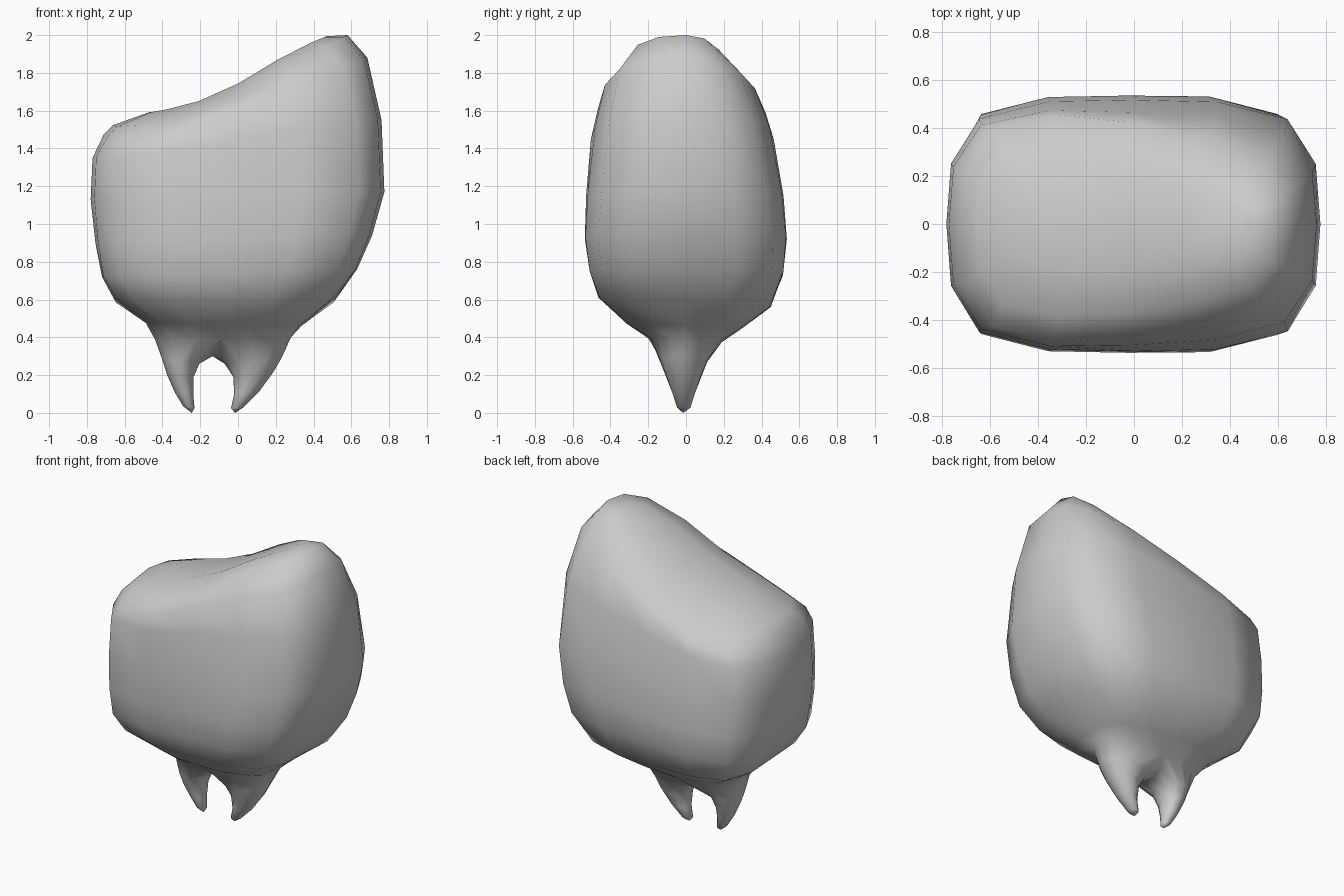
import bpy, bmesh, math

if "Cube" in bpy.data.objects:
    bpy.data.objects.remove(bpy.data.objects["Cube"])

FRONT = [(.40, .2), (.44, .26), (.5, .36), (.6, .46), (.75, .51), (.95, .54),
         (1.4, .515), (1.68, .45), (1.88, .40), (2, .36)]
BACK = [(.38, .19), (.43, .27), (.54, .44), (.7, .51), (.93, .535), (1.28, .505),
        (1.53, .445), (1.68, .385), (1.88, .31), (2, .24)]
TOP = [(-.67, 1.52), (-.5, 1.585), (-.35, 1.62), (-.12, 1.685), (.1, 1.81), (.29, 1.93),
       (.45, 1.99), (.54, 2.01), (.6, 1.995)]
QUARTER = [(1, 0), (.975, .485), (.825, .845), (.45, .985), (0, 1)]


def lookup(profile, p):
    """Linear interpolation in a list of (position, value)."""
    if p <= profile[0][0]:
        return profile[0][1]
    for (p0, v0), (p1, v1) in zip(profile, profile[1:]):
        if p <= p1:
            return v0 + (v1 - v0) * (p - p0) / (p1 - p0)
    return profile[-1][1]


def section(i, roundness):
    """Unit point i of a 16-sided rounded rectangle blended towards a circle."""
    k = i % 8
    qx, qy = QUARTER[k] if k <= 4 else QUARTER[8 - k]
    if k > 4:
        qx = -qx
    if i >= 8:
        qx, qy = -qx, -qy
    a = i * math.pi / 8
    return (qx + (math.cos(a) - qx) * roundness,
            qy + (math.sin(a) - qy) * roundness)


bm = bmesh.new()


def top_ring(xl, xr, factor, front_drop, back_drop):
    """Ring lying on the slanted top."""
    ring = []
    for i in range(16):
        u, v = section(i, .1)
        x = xl + (xr - xl) * (u + 1) / 2
        z = lookup(TOP, x)
        y = factor * v * lookup(BACK if v > 0 else FRONT, z)
        drop = back_drop if v > 0 else front_drop
        ring.append(bm.verts.new((x, y, z - drop * v * v)))
    return ring


def body_ring(xl, zl, xr, zr, drop, back_drop, roundness):
    """Ring around the walls, tilted from left to right."""
    ring = []
    for i in range(16):
        u, v = section(i, roundness)
        t = (u + 1) / 2
        s = t * t * (3 - 2 * t)
        z = zl + (zr - zl) * s - drop * v * v - back_drop * max(v, 0)
        y = v * lookup(BACK if v > 0 else FRONT, z)
        ring.append(bm.verts.new((xl + (xr - xl) * t, y, z)))
    return ring


def bridge(a, b):
    n = len(a)
    for i in range(n):
        j = (i + 1) % n
        bm.faces.new((a[i], a[j], b[j], b[i]))


# Body: slanted top, bulging walls, narrowing underside
RINGS = [
    (-.71, 1.475, .685, 1.88, .07, .02, 0),
    (-.77, 1.35, .76, 1.55, 0, 0, 0),
    (-.78, 1.13, .775, 1.17, 0, 0, 0),
    (-.755, .90, .71, .94, 0, 0, -.1),
    (-.72, .72, .63, .76, 0, 0, -.25),
    (-.66, .61, .52, .61, 0, .05, -.05),
    (-.49, .48, .34, .465, 0, .03, .3),
    (-.44, .39, .28, .40, 0, .02, .8),
]
rings = [top_ring(-.47, .47, .45, .01, .02), top_ring(-.66, .58, .85, .065, .10)]
rings += [body_ring(*r) for r in RINGS]
for a, b in zip(rings, rings[1:]):
    bridge(a, b)

# Top cap: strips between matching front and back points
top = rings[0]
bm.faces.new((top[0], top[1], top[15]))
bm.faces.new((top[8], top[7], top[9]))
for i in range(1, 7):
    bm.faces.new((top[i], top[i + 1], top[15 - i], top[16 - i]))

# Saddle between the two roots
saddle = [bm.verts.new((-.135, y, z)) for y, z in ((-.08, .33), (0, .30), (.08, .33))]


def root(side, levels, tip):
    """Levels are (inner x, outer x, inner z, outer z, half depth)."""
    loop = [rings[-1][(4 + side * j) % 16] for j in range(9)]
    loop += saddle  # closes the half ring, front to back
    for xi, xo, zi, zo, yh in levels:
        ring = []
        for j in range(12):
            a = (4 - j) * math.pi / 6
            t = (math.cos(a) + 1) / 2
            ring.append(bm.verts.new((xi + (xo - xi) * t, yh * math.sin(a) - .012,
                                      zi + (zo - zi) * t)))
        bridge(loop, ring)
        loop = ring
    end = bm.verts.new(tip)
    for j in range(12):
        bm.faces.new((loop[j], loop[(j + 1) % 12], end))


# Right root and left root
root(-1, [(-.07, .235, .26, .30, .125), (-.025, .19, .19, .22, .095),
          (-.02, .11, .10, .11, .06), (-.037, .03, .025, .03, .035)], (-.015, -.015, 0))
root(1, [(-.205, -.40, .26, .28, .125), (-.235, -.375, .19, .20, .095),
         (-.237, -.335, .10, .11, .06), (-.23, -.29, .025, .035, .035)], (-.245, -.015, 0))

bmesh.ops.recalc_face_normals(bm, faces=bm.faces)
for f in bm.faces:
    f.smooth = True
mesh = bpy.data.meshes.new("tooth")
bm.to_mesh(mesh)
bm.free()
tooth = bpy.data.objects.new("tooth", mesh)
bpy.context.collection.objects.link(tooth)
